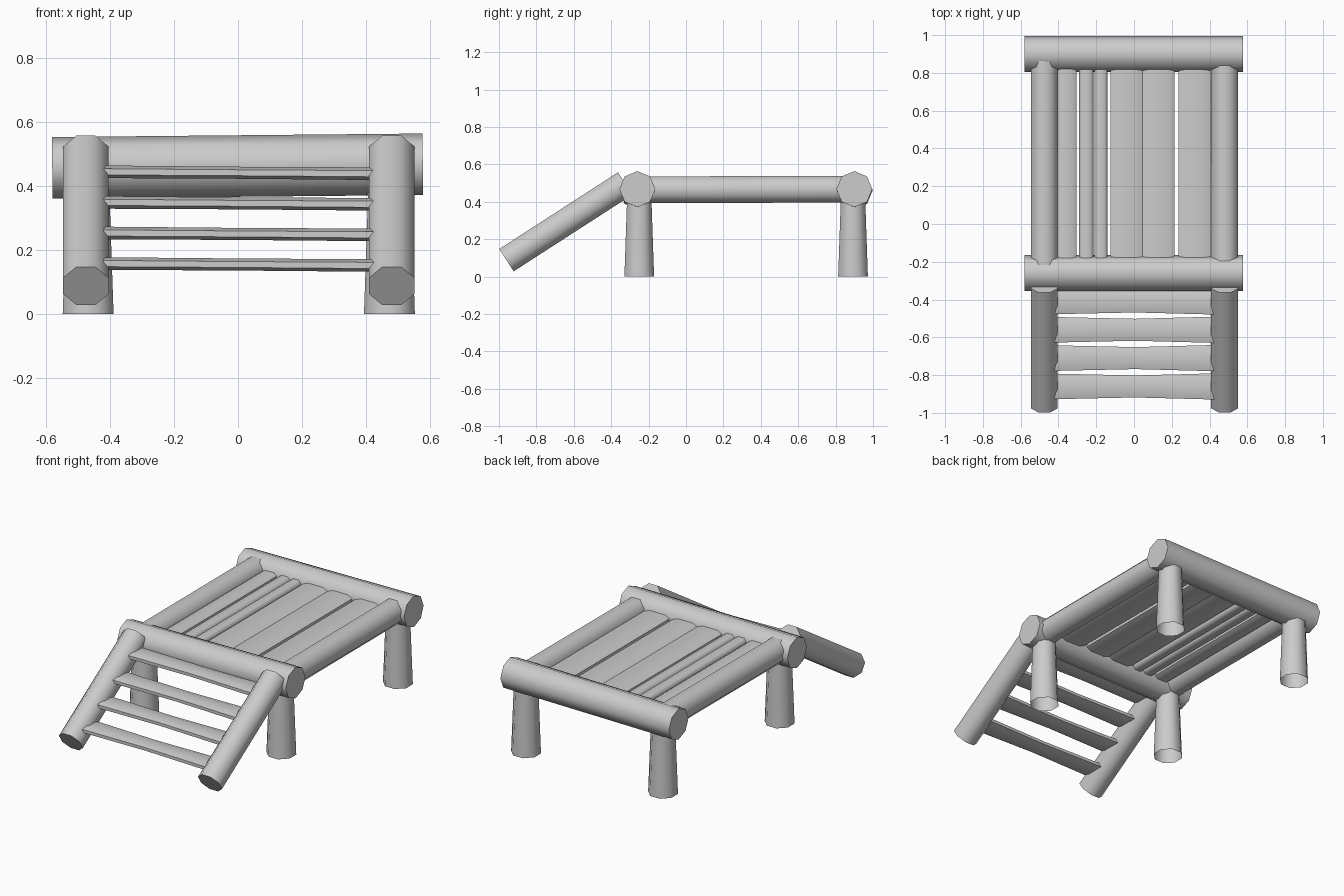
import bpy, bmesh, math
from mathutils import Vector

cube = bpy.data.objects.get("Cube")
if cube:
    bpy.data.objects.remove(cube)

grey = bpy.data.materials.new("plain_grey")
grey.use_nodes = True
COLOUR = (0.6, 0.6, 0.6, 1)
grey.diffuse_color = COLOUR
grey.node_tree.nodes["Principled BSDF"].inputs["Base Color"].default_value = COLOUR


def log(name, start, end, sections, side, turn=0.0, square=1.0, caps=(True, True)):
    """Eight-sided timber; sections lists (position along, half width, half depth)."""
    start, end = Vector(start), Vector(end)
    axis = (end - start).normalized()
    side = Vector(side)
    side = (side - axis * side.dot(axis)).normalized()
    up = axis.cross(side)
    bm = bmesh.new()
    rings = []
    for t, w, d in sections:
        ring = []
        for i in range(8):
            a = math.tau * (i + turn) / 8
            c, s = math.cos(a), math.sin(a)
            u = math.copysign(abs(c) ** square, c) * w
            v = math.copysign(abs(s) ** square, s) * d
            ring.append(bm.verts.new(start.lerp(end, t) + side * u + up * v))
        rings.append(ring)
    for a, b in zip(rings, rings[1:]):
        for i in range(8):
            j = (i + 1) % 8
            bm.faces.new((a[i], a[j], b[j], b[i]))
    if caps[0]:
        bm.faces.new(rings[0][::-1])
    if caps[1]:
        bm.faces.new(rings[-1])
    mesh = bpy.data.meshes.new(name)
    bm.to_mesh(mesh)
    bm.free()
    mesh.materials.append(grey)
    obj = bpy.data.objects.new(name, mesh)
    bpy.context.collection.objects.link(obj)
    bpy.ops.object.select_all(action="DESELECT")
    obj.select_set(True)
    bpy.context.view_layer.objects.active = obj
    bpy.ops.object.shade_smooth_by_angle(angle=math.radians(55))
    return obj


def even(r, r2=None):
    return [(0, r, r), (1, r2 or r, r2 or r)]


# Cross beams, tilted very slightly
for name, y in (("front", -0.26), ("back", 0.9)):
    log(name + "_beam", (-0.58, y, 0.457), (0.577, y, 0.468), even(0.096), (0, 1, 0))

# Side rails, legs and ladder stringers
for label, x in (("right", -0.475), ("left", 0.48)):
    log(label + "_rail", (x, -0.24, 0.465), (x, 0.88, 0.467), even(0.077), (1, 0, 0), 0.5)
    for name, y in (("front", -0.25), ("back", 0.893)):
        log(f"{name}_{label}_leg", (x * 0.985, y, 0), (x * 0.985, y, 0.43),
            even(0.086, 0.07), (1, 0, 0), 0.5, caps=(False, True))
    log(label + "_stringer", (x, -0.96, 0.088), (x, -0.325, 0.498),
        even(0.077), (1, 0, 0), 0.5)

# Ladder treads, narrower in the middle
for i in range(4):
    y, z = -0.86 + 0.15 * i, 0.155 + 0.0955 * i
    log(f"tread_{i + 1}", (-0.42, y, z + 0.003), (0.43, y, z - 0.003),
        [(0, 0.072, 0.021), (0.5, 0.062, 0.02), (1, 0.074, 0.021)],
        (0, 1, 0), 0.5, 0.8)

# Deck planks
edges = [(-0.41, -0.305), (-0.29, -0.215), (-0.21, -0.14),
         (-0.125, 0.045), (0.045, 0.215), (0.235, 0.41)]
for i, (a, b) in enumerate(edges):
    x, w = (a + b) / 2, (b - a) / 2 / 0.95
    log(f"deck_plank_{i + 1}", (x, -0.2, 0.465), (x, 0.84, 0.465),
        [(0, w, 0.033), (1, w, 0.033)], (1, 0, 0), 0.5, 0.6)
